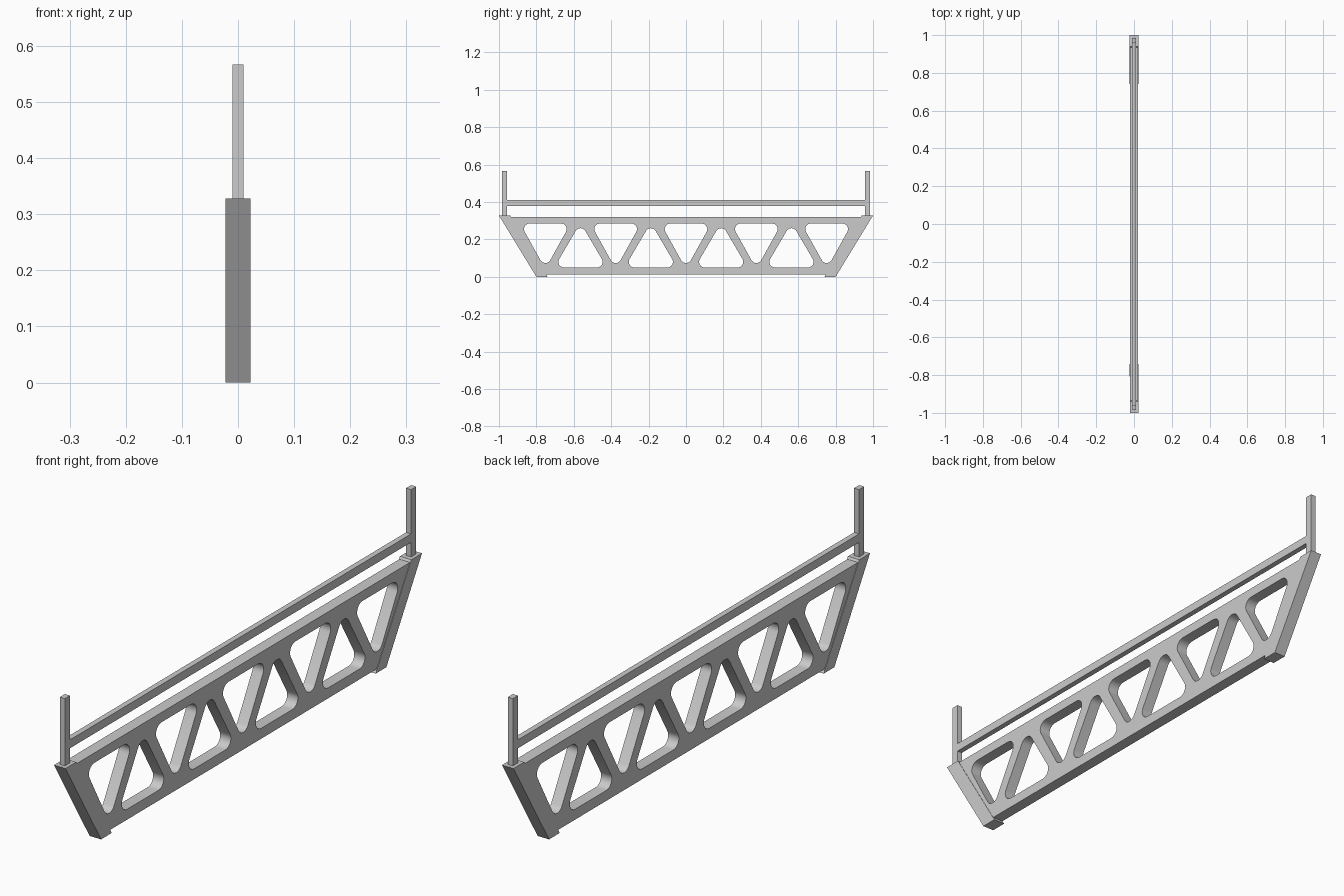
import bpy
from math import sin, cos, pi, atan2, radians

if "Cube" in bpy.data.objects:
    bpy.data.objects.remove(bpy.data.objects["Cube"])


def panel(name, loops, half_x):
    """Flat YZ profile (first loop is the outline, the rest holes) extruded along X."""
    cu = bpy.data.curves.new(name, 'CURVE')
    cu.dimensions = '2D'
    cu.fill_mode = 'BOTH'
    cu.extrude = half_x
    for pts in loops:
        sp = cu.splines.new('POLY')
        sp.points.add(len(pts) - 1)
        for p, (y, z) in zip(sp.points, pts):
            p.co = (y, z, 0, 1)
        sp.use_cyclic_u = True
    ob = bpy.data.objects.new(name, cu)
    bpy.context.collection.objects.link(ob)
    ob.rotation_euler = (pi / 2, 0, pi / 2)
    bpy.ops.object.select_all(action='DESELECT')
    ob.select_set(True)
    bpy.context.view_layer.objects.active = ob
    bpy.ops.object.convert(target='MESH')
    bpy.ops.object.transform_apply(location=False, rotation=True, scale=False)
    bpy.ops.object.shade_smooth_by_angle(angle=radians(30))
    return bpy.context.object


def box(name, y0, y1, z0, z1, half_x):
    return panel(name, [[(y0, z0), (y1, z0), (y1, z1), (y0, z1)]], half_x)


def rounded_triangle(centers, r, steps=8):
    """Triangle with filleted corners; corner centres given counter-clockwise."""
    pts = []
    for i in range(3):
        (ay, az), (by, bz), (cy, cz) = centers[i - 1], centers[i], centers[(i + 1) % 3]
        a0 = atan2(bz - az, by - ay) - pi / 2
        a1 = atan2(cz - bz, cy - by) - pi / 2
        sweep = (a1 - a0) % (2 * pi)
        for k in range(steps + 1):
            a = a0 + sweep * k / steps
            pts.append((by + r * cos(a), bz + r * sin(a)))
    return pts


# Truss web: trapezoid plate with alternating triangular openings
PITCH = 0.376
R = 0.03
loops = [[(-0.785, 0.013), (0.785, 0.013), (0.972, 0.32), (-0.972, 0.32)]]
for i in range(-2, 3):
    c = i * PITCH
    loops.append(rounded_triangle([(c, 0.104), (c + 0.084, 0.255), (c - 0.084, 0.255)], R))
for i in range(-2, 2):
    c = (i + 0.5) * PITCH
    loops.append(rounded_triangle([(c - 0.088, 0.08), (c + 0.088, 0.08), (c, 0.23)], R))
panel("truss_web", loops, 0.021)

# Slanted end bars and upright posts, mirrored on both ends
for side, s in (("front", -1), ("back", 1)):
    bar = [(0.80, 0.0), (1.0, 0.328), (0.94, 0.328), (0.74, 0.0)]
    panel(side + "_end_bar", [[(s * y, z) for y, z in bar]], 0.0225)
    y0, y1 = sorted((s * 0.957, s * 0.985))
    box(side + "_post", y0, y1, 0.32, 0.567, 0.01)

# Handrail between the posts
box("rail", -0.96, 0.96, 0.38, 0.41, 0.01)
